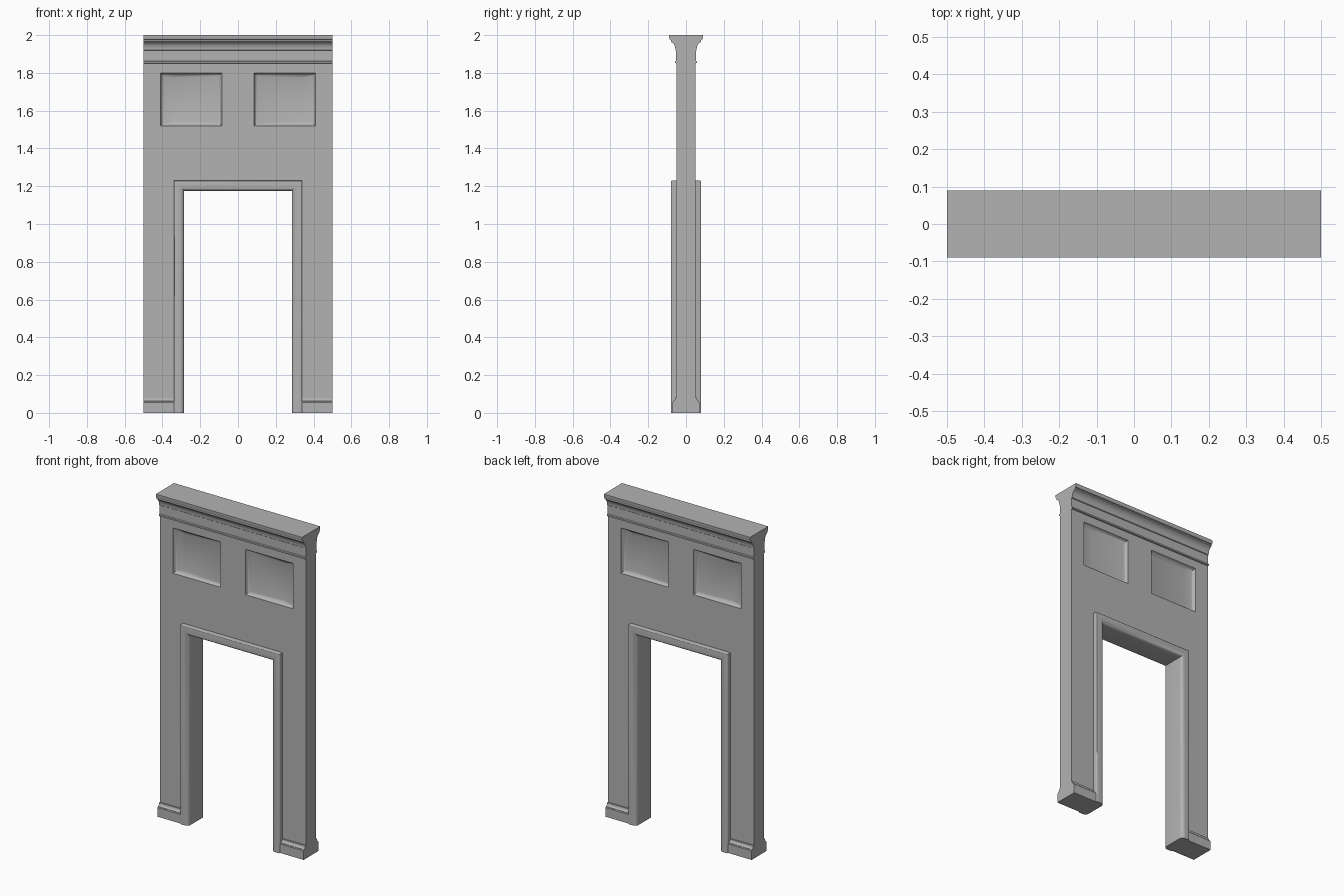
import bpy
import bmesh
from math import sin, cos, pi, radians

cube = bpy.data.objects.get("Cube")
if cube:
    bpy.data.objects.remove(cube, do_unlink=True)

stone = bpy.data.materials.new("plain_grey")
stone.use_nodes = True
GREY = (0.45, 0.45, 0.45, 1)
stone.diffuse_color = GREY
stone.node_tree.nodes["Principled BSDF"].inputs["Base Color"].default_value = GREY

HALF_W, WALL_Y = 0.5, 0.05
TRIM_X, TRIM_Z = 0.34, 1.23
CROWN_Z = 1.85


def finish(name, bm):
    bmesh.ops.recalc_face_normals(bm, faces=bm.faces)
    mesh = bpy.data.meshes.new(name)
    bm.to_mesh(mesh)
    bm.free()
    mesh.materials.append(stone)
    obj = bpy.data.objects.new(name, mesh)
    bpy.context.collection.objects.link(obj)
    bpy.ops.object.select_all(action='DESELECT')
    obj.select_set(True)
    bpy.context.view_layer.objects.active = obj
    bpy.ops.object.shade_smooth_by_angle(angle=radians(35))
    return obj


def loft(name, rings):
    """Join closed rings of equal length and cap both ends."""
    bm = bmesh.new()
    loops = [[bm.verts.new(p) for p in ring] for ring in rings]
    n = len(loops[0])
    for a, b in zip(loops, loops[1:]):
        for i in range(n):
            j = (i + 1) % n
            bm.faces.new((a[i], a[j], b[j], b[i]))
    bm.faces.new(loops[0])
    bm.faces.new(loops[-1][::-1])
    return finish(name, bm)


def arc(cx, cy, rx, ry, start, end, steps=6):
    return [(cx + rx * cos(radians(start + (end - start) * i / steps)),
             cy + ry * sin(radians(start + (end - start) * i / steps)))
            for i in range(steps + 1)]


# Wall: front skin with the doorway left open and two recessed panels
xs = [-HALF_W, -0.41, -TRIM_X, -0.085, 0.085, TRIM_X, 0.41, HALF_W]
zs = [0, TRIM_Z, 1.52, 1.8, CROWN_Z]
bm = bmesh.new()
grid = [[bm.verts.new((x, -WALL_Y, z)) for x in xs] for z in zs]
panels = {-1: [], 1: []}
for r in range(len(zs) - 1):
    for c in range(len(xs) - 1):
        mid = (xs[c] + xs[c + 1]) / 2
        if r == 0 and abs(mid) < TRIM_X:
            continue
        face = bm.faces.new((grid[r][c], grid[r][c + 1], grid[r + 1][c + 1], grid[r + 1][c]))
        if r == 2 and 0.085 < abs(mid) < 0.41:
            panels[1 if mid > 0 else -1].append(face)
bmesh.ops.delete(bm, geom=[v for v in bm.verts if not v.link_faces], context='VERTS')
rim = [e for e in bm.edges if e.is_boundary]
fields = []
for cells in panels.values():
    fields += bmesh.ops.dissolve_faces(bm, faces=cells)["region"]
for width, depth in ((0.004, -0.008), (0.006, -0.006), (0.008, -0.004), (0.008, -0.002)):
    bmesh.ops.inset_individual(bm, faces=fields, thickness=width, depth=depth)

# Half the thickness, then the matching back half
rim = [e for e in bm.edges if e.is_boundary]
side = bmesh.ops.extrude_edge_only(bm, edges=rim)["geom"]
for v in side:
    if isinstance(v, bmesh.types.BMVert):
        v.co.y = 0
copy = bmesh.ops.duplicate(bm, geom=bm.verts[:] + bm.edges[:] + bm.faces[:])["geom"]
for v in copy:
    if isinstance(v, bmesh.types.BMVert):
        v.co.y *= -1
bmesh.ops.remove_doubles(bm, verts=bm.verts, dist=0.0001)
finish("wall", bm)

# Doorway casing: rounded section (inset from outer edge, y) mitred round the opening
half = [(0, 0.074)] + arc(0.006, 0.074, 0.006, 0.006, 135, 90, 2)
half += arc(0.033, 0.058, 0.022, 0.022, 90, 0)
section = half + [(d, -y) for d, y in reversed(half)]
path = [(-1, 0), (-1, 1), (1, 1), (1, 0)]
loft("doorway_casing", [
    [(sx * (TRIM_X - d), y, top * (TRIM_Z - d)) for d, y in section]
    for sx, top in path])

# Crown moulding across the whole width on both faces
crown = [(0.05, CROWN_Z), (0.058, 1.852), (0.058, 1.861), (0.052, 1.864), (0.052, 1.918), (0.056, 1.921)]
crown += arc(0.082, 1.921, 0.026, 0.042, 180, 105)
crown += [(0.080, 1.966), (0.080, 1.974), (0.086, 1.977), (0.089, 1.985), (0.089, 2.0)]
outline = crown + [(-y, z) for y, z in reversed(crown)]
loft("crown_moulding", [[(x, y, z) for y, z in outline] for x in (-HALF_W, HALF_W)])

# Skirting blocks at the foot of each pier, front and back
skirt = [(WALL_Y, 0), (0.073, 0), (0.073, 0.056), (0.069, 0.060)]
skirt += arc(0.069, 0.078, 0.012, 0.016, 270, 180, 4)
skirt += [(0.057, 0.082), (WALL_Y, 0.082)]
for sx, x_name in ((1, "left"), (-1, "right")):
    for sy, y_name in ((-1, "front"), (1, "back")):
        loft(f"skirting_{y_name}_{x_name}",
             [[(sx * x, sy * y, z) for y, z in skirt] for x in (TRIM_X, HALF_W)])
